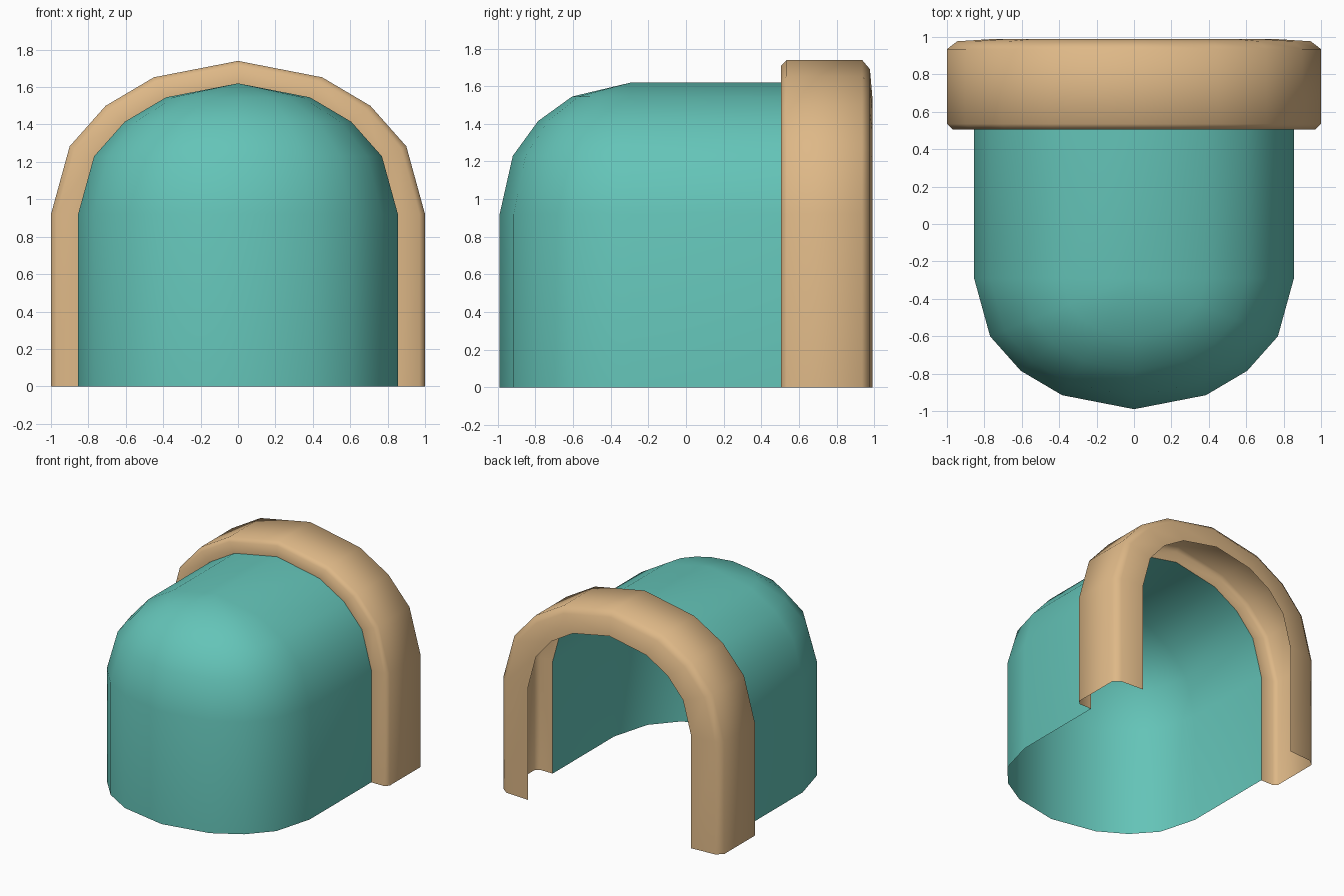
import bpy, bmesh, math

if "Cube" in bpy.data.objects:
    bpy.data.objects.remove(bpy.data.objects["Cube"])

# Quarter of the twelve-sided curve shared by the arches and the nose plan
QUARTER = [(1, 0), (0.9, 0.443), (0.708, 0.707), (0.45, 0.893), (0, 1)]
HALF = QUARTER + [(-u, v) for u, v in QUARTER[-2::-1]]
SPRING = 0.92   # height where the straight walls start to curve


def material(name, color):
    m = bpy.data.materials.new(name)
    m.diffuse_color = (*color, 1)
    m.use_nodes = True
    m.node_tree.nodes["Principled BSDF"].inputs["Base Color"].default_value = m.diffuse_color
    return m


def arch(w, h, y):
    """Arch section of half-width w and rise h, standing on the ground at y."""
    return [(w, y, 0)] + [(w * u, y, SPRING + h * v) for u, v in HALF] + [(-w, y, 0)]


def loft(bm, rows):
    """Skin between successive rows of points."""
    rows = [[bm.verts.new(p) for p in row] for row in rows]
    for a, b in zip(rows, rows[1:]):
        for i in range(len(a) - 1):
            bm.faces.new((a[i], a[i + 1], b[i + 1], b[i]))


def finish(bm, name, mat, angle):
    bmesh.ops.remove_doubles(bm, verts=bm.verts, dist=0.001)
    bmesh.ops.recalc_face_normals(bm, faces=bm.faces)
    me = bpy.data.meshes.new(name)
    bm.to_mesh(me)
    bm.free()
    me.materials.append(mat)
    ob = bpy.data.objects.new(name, me)
    bpy.context.collection.objects.link(ob)
    bpy.ops.object.select_all(action='DESELECT')
    ob.select_set(True)
    bpy.context.view_layer.objects.active = ob
    bpy.ops.object.shade_smooth_by_angle(angle=math.radians(angle))
    return ob


teal = material("teal", (0.127, 0.552, 0.479))
tan = material("tan", (0.73, 0.479, 0.242))

# Shell: arched tunnel plus rounded nose, open underneath and at the back
W, RISE, Y0 = 0.855, 0.7, -0.29
bm = bmesh.new()
loft(bm, [arch(W, RISE, 0.505), arch(W, RISE, Y0)])
levels = [(1, 0)] + [(u, SPRING + RISE * v) for u, v in QUARTER]
loft(bm, [[(W * s * u, Y0 - RISE * s * v, z) for u, v in HALF] for s, z in levels])
finish(bm, "shell", teal, 60)

# Opening trim: hollow channel with front flange, bevelled outside and deeper back flange
bm = bmesh.new()
loft(bm, [arch(w, h, y) for w, h, y in [
    (0.855, 0.70, 0.505), (0.97, 0.79, 0.505), (1.0, 0.82, 0.535),
    (1.0, 0.82, 0.935), (0.945, 0.77, 0.977), (0.74, 0.62, 0.99)]])
finish(bm, "opening_trim", tan, 70)
